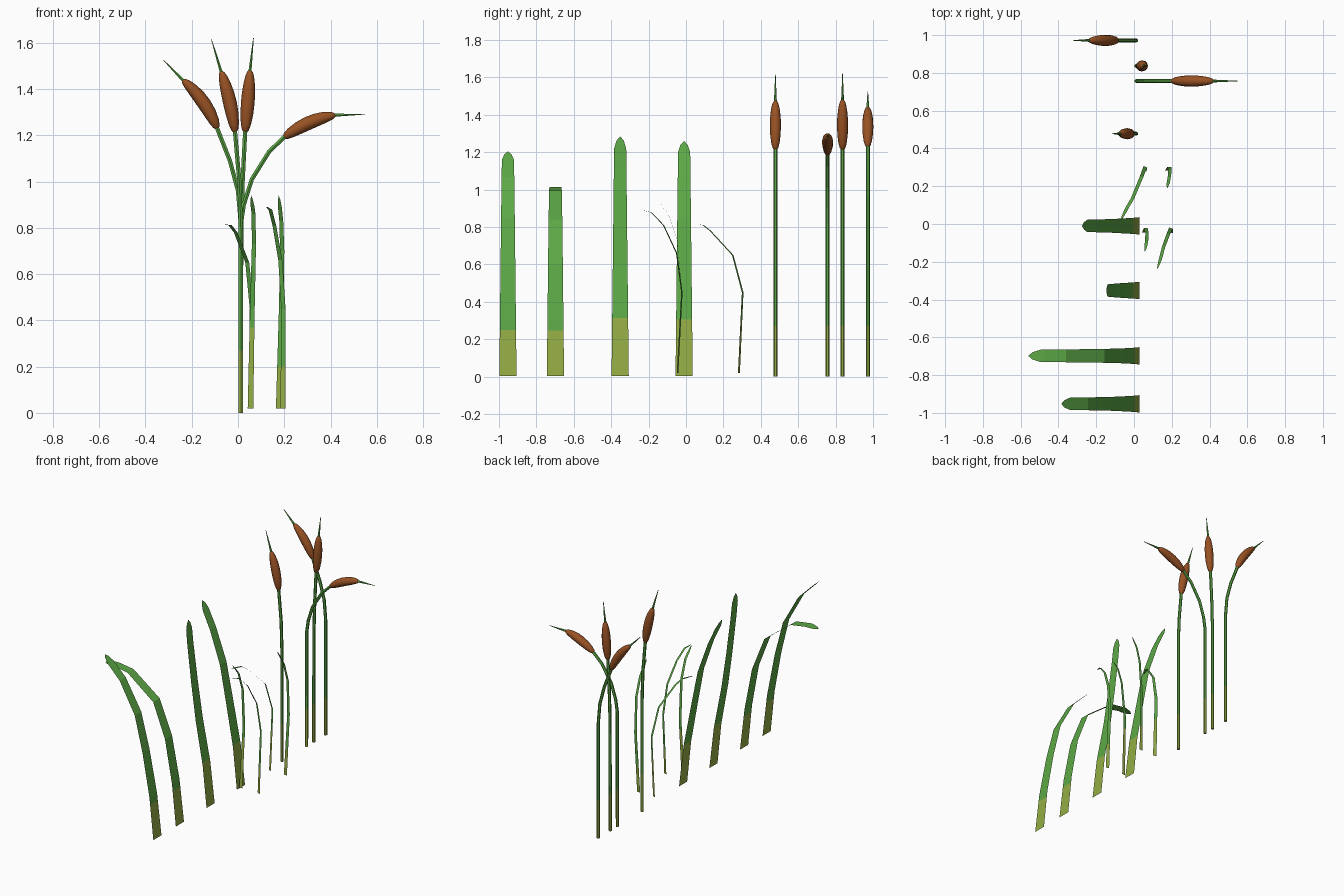
import bpy, math
from mathutils import Vector

if "Cube" in bpy.data.objects:
    bpy.data.objects.remove(bpy.data.objects["Cube"])


def srgb(r, g, b):
    f = lambda c: (c / 255 / 12.92) if c < 10 else ((c / 255 + 0.055) / 1.055) ** 2.4
    return (f(r), f(g), f(b), 1)


def material(name, rgb):
    m = bpy.data.materials.new(name)
    m.diffuse_color = srgb(*rgb)
    m.use_nodes = True
    m.node_tree.nodes["Principled BSDF"].inputs["Base Color"].default_value = m.diffuse_color
    return m


GREEN = material("leaf_green", (92, 168, 70))
OLIVE = material("base_olive", (147, 172, 68))
BROWN = material("seed_head_brown", (152, 82, 36))


def make(name, verts, faces, mats, split=None):
    """Mesh object; faces below the split height take the second material."""
    me = bpy.data.meshes.new(name)
    me.from_pydata([tuple(v) for v in verts], [], faces)
    for m in mats:
        me.materials.append(m)
    if split:
        for p in me.polygons:
            p.material_index = 1 if p.center.z < split else 0
    me.update()
    ob = bpy.data.objects.new(name, me)
    bpy.context.collection.objects.link(ob)
    return ob


def add_ring_at_height(path, z):
    """Insert a point where the path crosses height z (vector's z)."""
    for i in range(len(path) - 1):
        a, b = path[i], path[i + 1]
        if a.z < z < b.z:
            return path[:i + 1] + [a.lerp(b, (z - a.z) / (b.z - a.z))] + path[i + 1:]
    return path


def blade(name, path, side, w0, w1, tip_len, split):
    """Flat tapering strip with a pointed tip."""
    path = add_ring_at_height([Vector(p) for p in path], split)
    end, prev = path[-1], path[-2]
    d = (prev - end).normalized()
    path = path[:-1] + [end + d * tip_len, end + d * tip_len * 0.35]
    dist = [0]
    for a, b in zip(path, path[1:]):
        dist.append(dist[-1] + (b - a).length)
    side = Vector(side).normalized()
    verts, faces = [], []
    for i, p in enumerate(path):
        w = w0 + (w1 - w0) * dist[i] / dist[-1]
        if i == len(path) - 1:
            w *= 0.6
        verts += [p - side * w, p + side * w]
        if i:
            k = 2 * i
            faces.append((k - 2, k - 1, k + 1, k))
    verts.append(end)
    n = len(verts)
    faces.append((n - 3, n - 2, n - 1))
    return make(name, verts, faces, [GREEN, OLIVE], split)


def tube(name, path, radii, sides, mats, split=None):
    """Closed tube along a path lying in an xz plane."""
    verts, faces = [], []
    n = len(path)
    for i, p in enumerate(path):
        t = (path[min(i + 1, n - 1)] - path[max(i - 1, 0)]).normalized()
        u = Vector((0, 1, 0))
        v = t.cross(u)
        for k in range(sides):
            a = 2 * math.pi * k / sides
            verts.append(p + (u * math.cos(a) - v * math.sin(a)) * radii[i])
    for i in range(n - 1):
        for k in range(sides):
            a, b = i * sides + k, i * sides + (k + 1) % sides
            faces.append((a, a + sides, b + sides, b))
    faces.append(tuple(range(sides)))
    faces.append(tuple(reversed(range((n - 1) * sides, n * sides))))
    return make(name, verts, faces, mats, split)


# Wide leaves: y, olive height, upper path (x, z)
root = [(0.03, 0.005), (-0.003, 0.3), (-0.06, 0.6)]
wide = [
    (-0.952, 0.25, [(-0.123, 0.85), (-0.244, 1.065), (-0.385, 1.205)]),
    (-0.698, 0.248, [(-0.155, 0.84), (-0.36, 0.995), (-0.48, 1.013), (-0.56, 1.006)]),
    (-0.352, 0.315, [(-0.097, 0.855), (-0.13, 1.12), (-0.146, 1.285)]),
    (-0.01, 0.307, [(-0.11, 0.855), (-0.19, 1.08), (-0.275, 1.26)]),
]
for i, (y, split, upper) in enumerate(wide):
    blade(f"wide_leaf_{i + 1}", [(x, y, z) for x, z in root + upper],
          (0, 1, 0), 0.046, 0.032, 0.065, split)

# Narrow drooping leaves: olive height, path (x, y, z)
narrow = [
    (0.3, [(0.055, 0.283, 0.02), (0.06, 0.303, 0.45), (0.04, 0.25, 0.65),
           (-0.01, 0.13, 0.78), (-0.035, 0.09, 0.812), (-0.072, 0.015, 0.815)]),
    (0.2, [(0.176, 0.283, 0.02), (0.187, 0.303, 0.45), (0.191, 0.287, 0.7),
           (0.187, 0.25, 0.83), (0.176, 0.19, 0.94)]),
    (0.37, [(0.054, -0.045, 0.02), (0.062, -0.022, 0.45), (0.069, -0.047, 0.73),
            (0.067, -0.09, 0.86), (0.057, -0.147, 0.94)]),
    (0.2, [(0.195, -0.045, 0.02), (0.196, -0.022, 0.45), (0.183, -0.05, 0.66),
           (0.157, -0.12, 0.81), (0.14, -0.185, 0.878), (0.122, -0.24, 0.892)]),
]
for i, (split, path) in enumerate(narrow):
    d = Vector(path[-1]) - Vector(path[0])
    blade(f"narrow_leaf_{i + 1}", path, (-d.y, d.x, 0), 0.012, 0.008, 0.06, split)

# Cattails: y, bend points (x, z), head start / middle / end, spike tip
cattails = [
    (0.478, [(0.012, 0.8), (0.006, 1.0)], (-0.013, 1.215), (-0.037, 1.35), (-0.073, 1.475), (-0.115, 1.615)),
    (0.757, [(0.013, 0.82), (0.025, 0.9), (0.06, 1.01), (0.135, 1.13)],
     (0.2, 1.192), (0.31, 1.255), (0.42, 1.287), (0.548, 1.291)),
    (0.837, [(0.014, 0.8), (0.02, 1.0)], (0.031, 1.215), (0.043, 1.35), (0.052, 1.48), (0.067, 1.62)),
    (0.972, [(0.012, 0.82), (0, 0.96), (-0.035, 1.09)],
     (-0.09, 1.23), (-0.152, 1.345), (-0.238, 1.438), (-0.322, 1.525)),
]
for i, (y, bends, a, m, b, tip) in enumerate(cattails):
    P = lambda q: Vector((q[0], y, q[1]))
    # stem runs through the head and ends in a thin spike
    path = [P(q) for q in [(0.012, 0.0)] + bends + [a, m, b]]
    path = add_ring_at_height(path, 0.27)
    radii = [0.0105] * (len(path) - 1) + [0.0075]
    path.append(P(tip))
    radii.append(0.0015)
    tube(f"cattail_stem_{i + 1}", path, radii, 6, [GREEN, OLIVE], 0.27)
    # brown seed head along a curve through start, middle and end
    a, m, b = P(a), P(m), P(b)
    c = 2 * m - (a + b) / 2
    ts = [0, 0.03, 0.12, 0.28, 0.45, 0.62, 0.78, 0.9, 0.97, 1]
    rs = [0.009, 0.015, 0.022, 0.0275, 0.0295, 0.0285, 0.0245, 0.019, 0.013, 0.007]
    pts = [a * (1 - t) ** 2 + c * 2 * t * (1 - t) + b * t * t for t in ts]
    head = tube(f"cattail_head_{i + 1}", pts, rs, 12, [BROWN])
    for p in head.data.polygons:
        p.use_smooth = len(p.vertices) == 4
